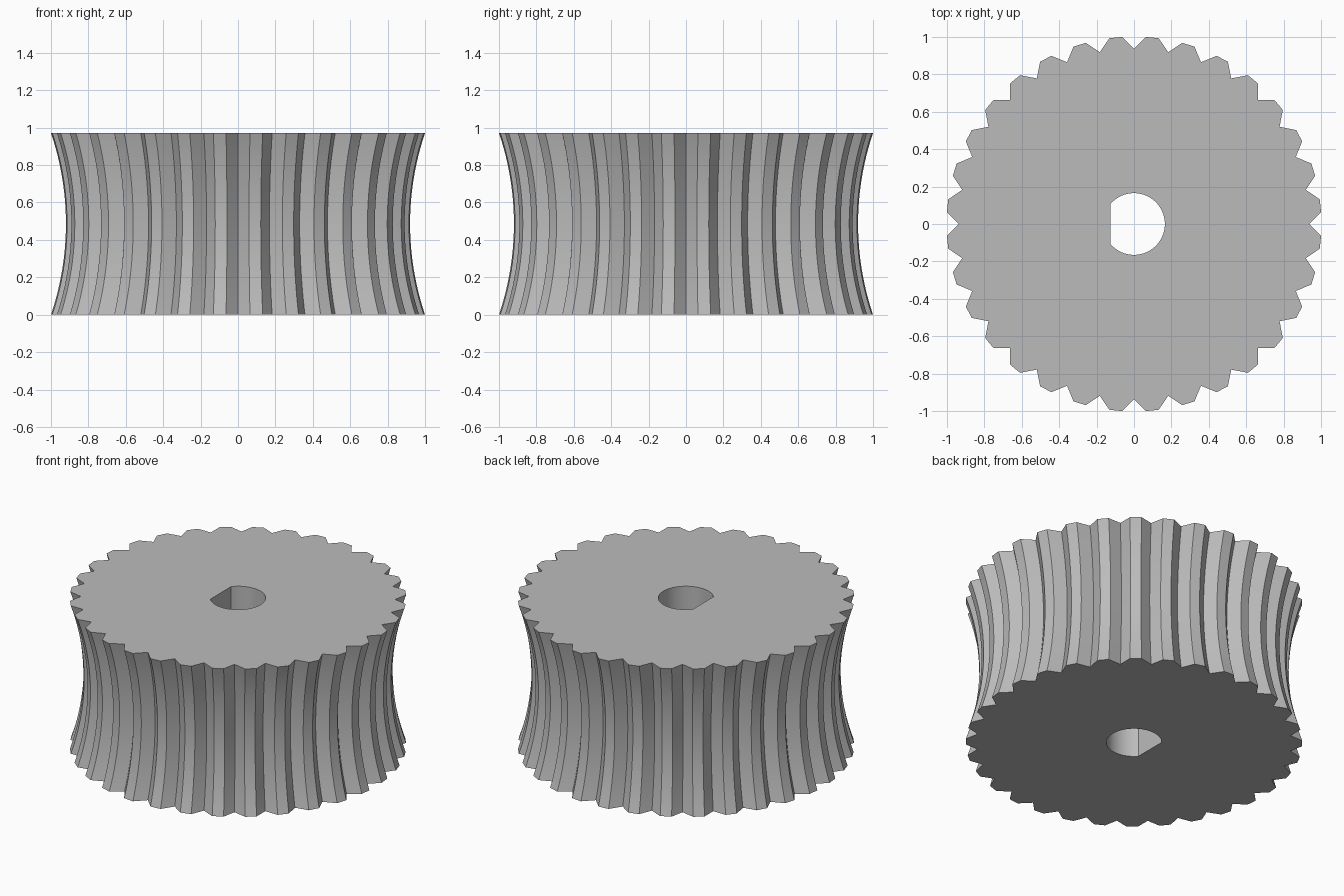
import bpy, bmesh, math

if "Cube" in bpy.data.objects:
    bpy.data.objects.remove(bpy.data.objects["Cube"])

TEETH, HEIGHT = 32, 0.972
R_TIP, R_ROOT = 1.002, 0.936
WAIST, SEGS = 0.08, 24          # depth and resolution of the concave rim
BORE_R, BORE_FLAT = 0.165, 0.125


def polar(r, deg):
    a = math.radians(deg)
    return (r * math.cos(a), r * math.sin(a))


# Toothed outline: root point, then a flat tip, for every tooth
pitch = 360 / TEETH
outline = []
for i in range(TEETH):
    a = i * pitch
    outline += [polar(R_ROOT, a), polar(R_TIP, a + 3.67), polar(R_TIP, a + pitch - 3.67)]

# D-shaped bore outline: arc closed by a flat on the -x side
end = 180 - math.degrees(math.acos(BORE_FLAT / BORE_R))
bore = [polar(BORE_R, -end + 2 * end * i / 56) for i in range(57)]

# Circular-arc waist: scale of the outline at each height
half = HEIGHT / 2
arc_r = (half ** 2 + WAIST ** 2) / (2 * WAIST)


def waist_scale(z):
    return 1 - WAIST + arc_r - math.sqrt(arc_r ** 2 - (z - half) ** 2)


bm = bmesh.new()


def ring(points, z, s=1.0):
    return [bm.verts.new((x * s, y * s, z)) for x, y in points]


def skin(lower, upper):
    n = len(lower)
    for i in range(n):
        j = (i + 1) % n
        bm.faces.new((lower[i], lower[j], upper[j], upper[i]))


# Concave toothed rim
rims = [ring(outline, HEIGHT * k / SEGS, waist_scale(HEIGHT * k / SEGS))
        for k in range(SEGS + 1)]
for lower, upper in zip(rims, rims[1:]):
    skin(lower, upper)

# Bore wall
bores = [ring(bore, 0), ring(bore, HEIGHT)]
skin(*bores)

# Flat end faces with the bore left open
for rim, hole in ((rims[0], bores[0]), (rims[-1], bores[1])):
    edges = [bm.edges.get((loop[i - 1], loop[i])) for loop in (rim, hole) for i in range(len(loop))]
    bmesh.ops.triangle_fill(bm, edges=edges, use_beauty=True)
bmesh.ops.recalc_face_normals(bm, faces=bm.faces[:])

mesh = bpy.data.meshes.new("drive_gear")
bm.to_mesh(mesh)
bm.free()
gear = bpy.data.objects.new("drive_gear", mesh)
bpy.context.collection.objects.link(gear)

# Plain grey
grey = bpy.data.materials.new("light grey")
grey.diffuse_color = (0.5, 0.5, 0.5, 1)
grey.use_nodes = True
grey.node_tree.nodes["Principled BSDF"].inputs["Base Color"].default_value = grey.diffuse_color
mesh.materials.append(grey)

# Smooth along the waist, crisp at the teeth
bpy.context.view_layer.objects.active = gear
gear.select_set(True)
bpy.ops.object.shade_smooth_by_angle(angle=math.radians(25))
